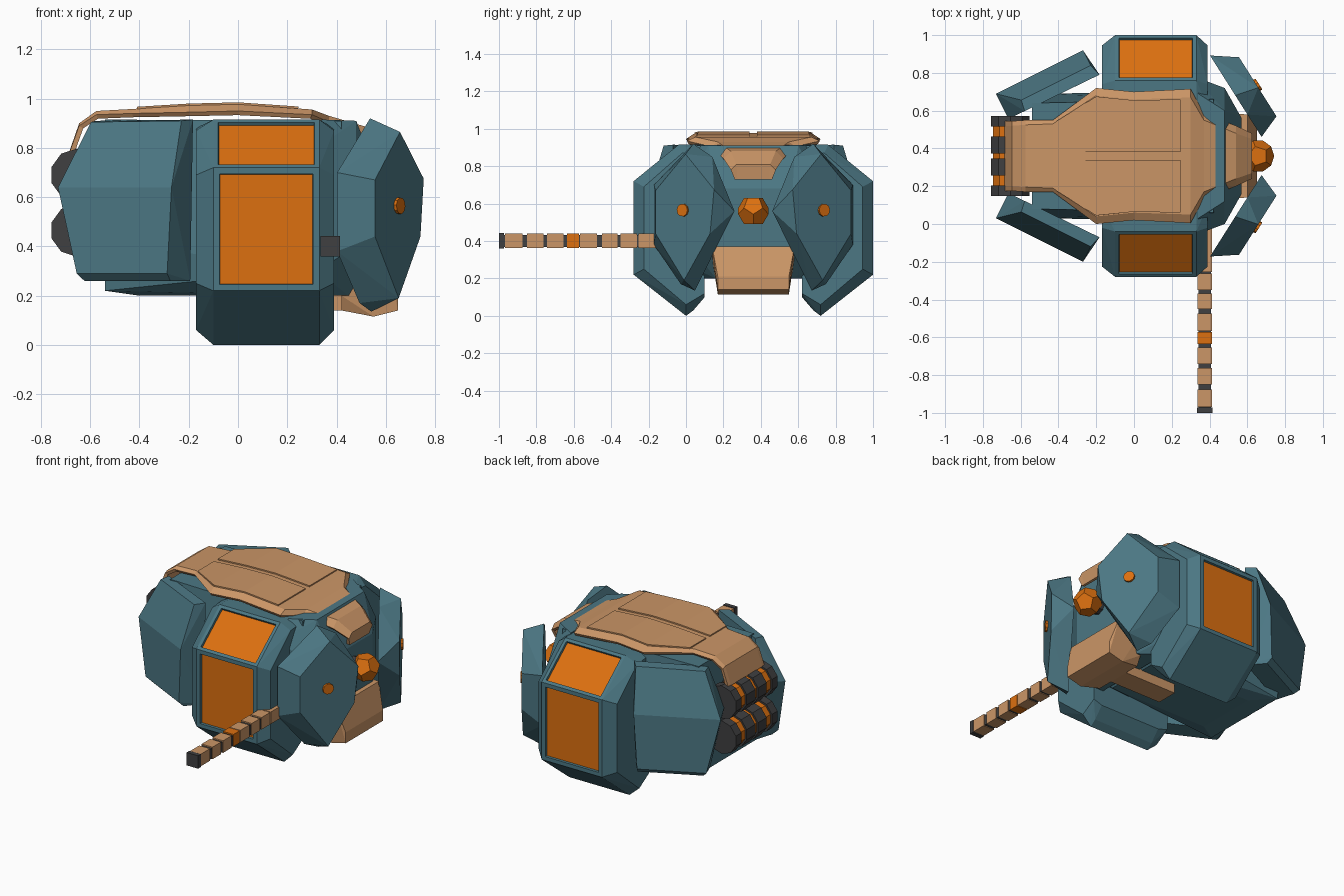
import bpy, bmesh, math
from mathutils import Vector, Matrix

if "Cube" in bpy.data.objects:
    bpy.data.objects.remove(bpy.data.objects["Cube"])

YC = 0.36  # symmetry plane of the hull


def material(name, rgb):
    m = bpy.data.materials.new(name)
    m.diffuse_color = (*rgb, 1)
    m.use_nodes = True
    m.node_tree.nodes["Principled BSDF"].inputs["Base Color"].default_value = m.diffuse_color
    return m


TEAL = material("teal armour", (0.072, 0.185, 0.23))
TAN = material("tan plating", (0.60, 0.305, 0.135))
ORANGE = material("orange", (0.72, 0.162, 0.005))
DARK = material("dark grey", (0.05, 0.05, 0.052))


def finish(bm, name, *mats):
    me = bpy.data.meshes.new(name)
    bm.to_mesh(me)
    bm.free()
    for m in mats:
        me.materials.append(m)
    ob = bpy.data.objects.new(name, me)
    bpy.context.collection.objects.link(ob)
    return ob


def hull_mesh(pts):
    bm = bmesh.new()
    for p in pts:
        bm.verts.new(p)
    bmesh.ops.convex_hull(bm, input=bm.verts[:])
    bmesh.ops.delete(bm, geom=[v for v in bm.verts if not v.link_faces], context='VERTS')
    bmesh.ops.dissolve_limit(bm, angle_limit=0.03, verts=bm.verts[:], edges=bm.edges[:])
    bmesh.ops.recalc_face_normals(bm, faces=bm.faces[:])
    return bm


def hull(name, pts, mat):
    return finish(hull_mesh(pts), name, mat)


def flip(pts, side):
    """Mirror points across the hull's symmetry plane for the far side."""
    return [(x, y if side < 0 else 2 * YC - y, z) for x, y, z in pts]


def sym(rows):
    """(x, half width, z) rows to left and right points."""
    return [(x, YC + s * w, z) for x, w, z in rows for s in (-1, 1)]


def cylinder(name, centre, axis, r, depth, mat, sides):
    bm = bmesh.new()
    rot = Vector((0, 0, 1)).rotation_difference(Vector(axis)).to_matrix().to_4x4()
    bmesh.ops.create_cone(bm, cap_ends=True, segments=sides, radius1=r, radius2=r,
                          depth=depth, matrix=Matrix.Translation(centre) @ rot)
    return finish(bm, name, mat)


def box(name, lo, hi, mat):
    return hull(name, [(x, y, z) for x in (lo[0], hi[0]) for y in (lo[1], hi[1])
                       for z in (lo[2], hi[2])], mat)


def sheet(name, rows, thick, mat):
    """Thin plate lofted through rows of points, thickened downwards."""
    bm = bmesh.new()
    vs = [[bm.verts.new(p) for p in row] for row in rows]
    for a, b in zip(vs, vs[1:]):
        for i in range(len(a) - 1):
            bm.faces.new((a[i], b[i], b[i + 1], a[i + 1]))
    bm.normal_update()
    if sum(f.normal.z for f in bm.faces) < 0:
        bmesh.ops.reverse_faces(bm, faces=bm.faces[:])
    ob = finish(bm, name, mat)
    mod = ob.modifiers.new("thickness", 'SOLIDIFY')
    mod.thickness, mod.offset = thick, -1
    return ob


# Central hull and the front core between the face plates
hull("main_body", sym([(-.40, .2, .2), (.3, .2, .2), (-.54, .3, .22), (.42, .34, .32),
                       (-.54, .33, .4), (-.54, .28, .915), (.42, .3, .91), (.45, .3, .6)]), TEAL)
hull("front_core", sym([(.32, .42, .3), (.32, .42, .8), (.34, .33, .915), (.48, .24, .91),
                        (.48, .36, .7), (.48, .36, .4), (.57, .2, .68), (.57, .2, .37),
                        (.45, .2, .2), (.32, .3, .2)]), TEAL)

# Side pods with two recessed orange windows each
MID = [(-.28, .22), (-.28, .72), (-.04, .915), (.1, .915), (.1, .1), (.04, .03), (0, 0)]
END = [(-.225, .25), (-.225, .69), (-.02, .87), (.1, .88), (.1, .12), (.04, .1), (0, .06)]
for side, label in ((-1, "near"), (1, "far")):
    pts = [(x, y, z) for x in (-.10, .33) for y, z in MID]
    pts += [(x, y, z) for x in (-.17, .39) for y, z in END]
    bm = hull_mesh(flip(pts, side))
    for d, t in ((Vector((0, side, 0)), .036), (Vector((0, side * .63, .776)), .028)):
        face = max((f for f in bm.faces if f.normal.dot(d) > .98), key=lambda f: f.calc_area())
        bmesh.ops.inset_individual(bm, faces=[face], thickness=t)
        bmesh.ops.inset_individual(bm, faces=[face], thickness=.003, depth=-.014)
        face.material_index = 1
    finish(bm, label + "_side_pod", TEAL, ORANGE)

    # Angled rear armour plate: (along, out, z) in its own frame
    e, n, o = Vector((-.895, .447, 0)), Vector((-.447, -.895, 0)), Vector((-.27, -.20, 0))
    rear = [(0, 0, .64), (.515, 0, .64), (.43, 0, .29), (.02, 0, .29),
            (-.02, -.155, .915), (.42, -.15, .91), (.0, -.09, .91), (.41, -.09, .905),
            (.515, -.15, .66), (.43, -.15, .26), (-.01, -.15, .26), (.02, -.03, .26), (.41, -.03, .26)]
    hull(label + "_rear_plate",
         flip([o + e * s + n * d + Vector((0, 0, z)) for s, d, z in rear], side), TEAL)

    # Faceted front armour plate with a round lamp
    t, n = Vector((.535, .845, 0)), Vector((.845, -.535, 0))
    outer = [(.16, .67), (.35, .865), (.53, .675), (.505, .44), (.34, .19), (.16, .44)]
    inner = [(.07, .70), (.32, .92), (.44, .85), (.58, .56), (.33, .135), (.24, .17), (.07, .38)]
    pts = [t * s + n * .557 + Vector((0, 0, z)) for s, z in outer]
    pts += [t * s + n * .432 + Vector((0, 0, z)) for s, z in inner]
    hull(label + "_front_plate", flip(pts, side), TEAL)
    c = flip([t * .336 + n * .559 + Vector((0, 0, .565))], side)[0]
    cylinder(label + "_plate_lamp", c, (n.x, n.y * -side, 0), .034, .022, ORANGE, 10)

# Tan top shell: x, top z, flat half width, edge half width, edge z
SHELL = [(-.685, .785, .16, .185, .78), (-.645, .90, .16, .185, .89), (-.575, .95, .165, .19, .935),
         (-.43, .958, .17, .19, .94), (-.20, .972, .32, .36, .945), (0, .977, .30, .34, .95),
         (.30, .956, .31, .355, .935), (.37, .93, .19, .225, .905), (.54, .88, .12, .16, .84),
         (.625, .81, .09, .12, .78), (.615, .73, .085, .10, .73)]
sheet("top_shell", [[(x, YC - w, ze), (x, YC - f, z), (x, YC + f, z), (x, YC + w, ze)]
                    for x, z, f, w, ze in SHELL], .02, TAN)
# Raised hatch panels on the shell
for s, label in ((-1, "near"), (1, "far")):
    sheet(label + "_hatch_panel", [[(x, YC + s * .02, z), (x, YC + s * w, z)] for x, z, w in
                                   ((-.41, .967, .185), (-.2, .980, .315), (0, .985, .295), (.245, .968, .30))],
          .012, TAN)

# Chin guard and its keel strip
hull("chin_guard", sym([(.42, .17, .14), (.55, .19, .115), (.65, .19, .14), (.65, .19, .21),
                        (.60, .22, .37), (.42, .23, .37), (.42, .2, .2)]), TAN)
box("keel_strip", (.05, YC - .07, .14), (.5, YC + .07, .21), TAN)

# Faceted orange eye: twelve-sided solid from the face centres of an icosahedron
ico = bmesh.new()
bmesh.ops.create_icosphere(ico, subdivisions=1, radius=1)
hull("eye", [Vector((.657, YC, .56)) + f.calc_center_median().normalized() * .087
             for f in ico.faces], ORANGE)
ico.free()
cylinder("eye_mount", (.58, YC, .56), (1, 0, 0), .05, .08, DARK, 8)

# Two banded drums across the rear
for z, label in ((.69, "upper"), (.465, "lower")):
    cylinder(label + "_drum_core", (-.655, YC, z), (0, 1, 0), .095, .40, ORANGE, 10)
    for y, w in ((.176, .058), (.302, .088), (.418, .088), (.544, .058)):
        cylinder(label + "_drum_band", (-.655, y, z), (0, 1, 0), .107, w, DARK, 10)

# Segmented side barrel with dark joints and one orange segment
box("barrel_core", (.342, -.99, .367), (.408, .1, .433), DARK)
box("barrel_tip", (.334, -1, .36), (.415, -.972, .443), DARK)
for a, b in ((-.968, -.875), (-.85, -.763), (-.742, -.655), (-.635, -.572), (-.566, -.475),
             (-.45, -.367), (-.35, -.262), (-.255, .1)):
    box("barrel_segment", (.336, a, .363), (.413, b, .441), ORANGE if a == -.635 else TAN)
